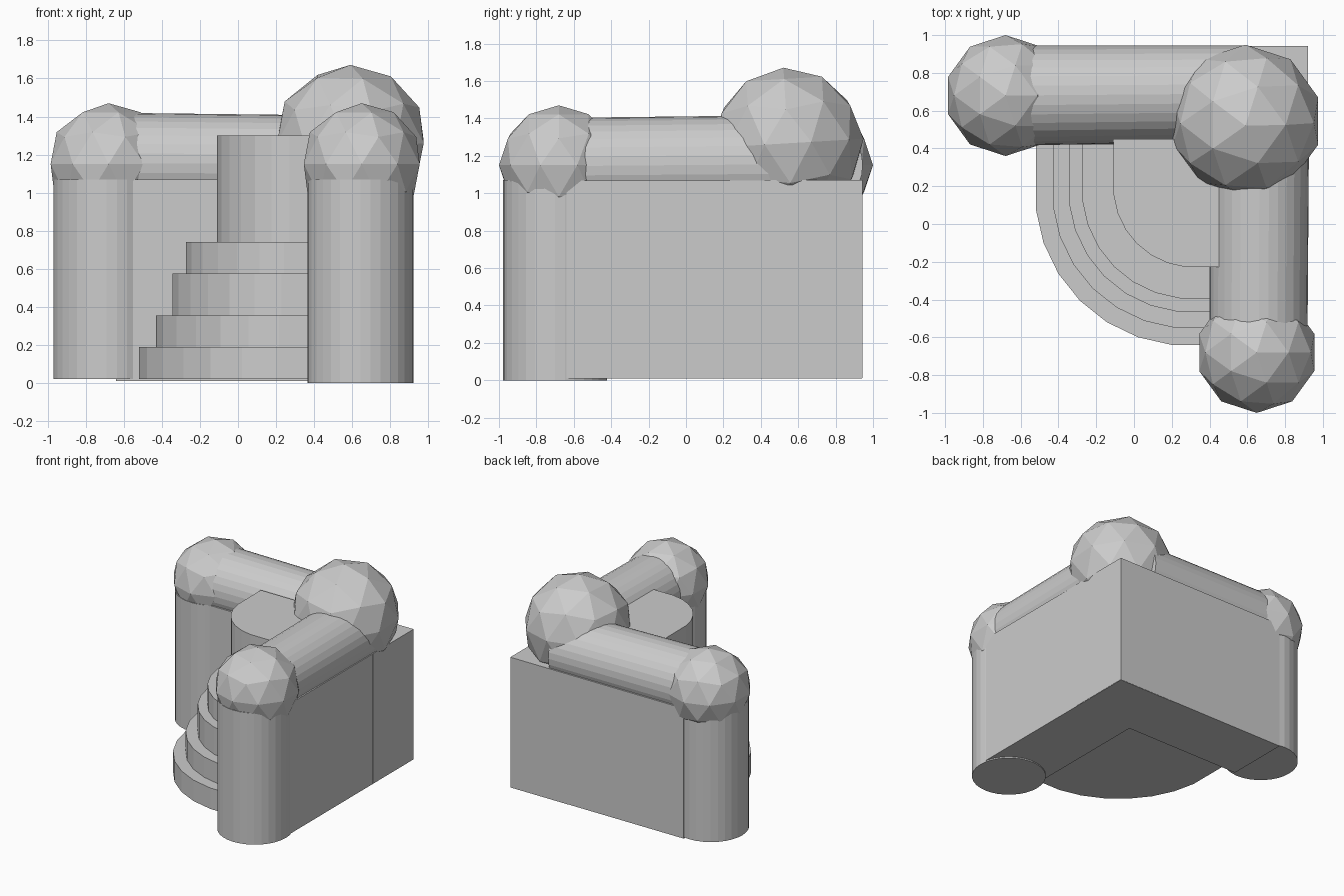
import bpy, bmesh, math
from mathutils import Matrix, Vector

if "Cube" in bpy.data.objects:
    bpy.data.objects.remove(bpy.data.objects["Cube"])

grey = bpy.data.materials.new("plain grey")
grey.diffuse_color = (0.6, 0.6, 0.6, 1)
grey.use_nodes = True
grey.node_tree.nodes["Principled BSDF"].inputs["Base Color"].default_value = grey.diffuse_color


def finish(name, bm):
    bmesh.ops.recalc_face_normals(bm, faces=bm.faces)
    me = bpy.data.meshes.new(name)
    bm.to_mesh(me)
    bm.free()
    me.materials.append(grey)
    ob = bpy.data.objects.new(name, me)
    bpy.context.collection.objects.link(ob)
    return ob


def box(name, lo, hi):
    bm = bmesh.new()
    bmesh.ops.create_cube(bm, size=1)
    for v in bm.verts:
        v.co = Vector([lo[i] + (v.co[i] + 0.5) * (hi[i] - lo[i]) for i in range(3)])
    return finish(name, bm)


def rod(name, a, b, r1, r2=None):
    a, b = Vector(a), Vector(b)
    d = b - a
    bm = bmesh.new()
    bmesh.ops.create_cone(bm, cap_ends=True, segments=32, radius1=r1,
                          radius2=r2 or r1, depth=d.length)
    m = Matrix.Translation((a + b) / 2) @ d.to_track_quat('Z', 'Y').to_matrix().to_4x4()
    bm.transform(m)
    return finish(name, bm)


def ball(name, centre, r, tilt=0):
    bm = bmesh.new()
    bmesh.ops.create_icosphere(bm, subdivisions=2, radius=r)
    bm.transform(Matrix.Translation(centre) @ Matrix.Rotation(tilt, 4, 'X'))
    return finish(name, bm)


def step(name, xmin, z0, z1, far_x, far_y):
    # square slab whose front-left corner is rounded in 7 turns
    t = (xmin + 0.52) / 0.41
    r = 0.815 - 0.387 * t
    cx, cy = 0.29 + 0.028 * t, 0.17 + 0.028 * t
    half = math.pi / 28
    pts = [(far_x, far_y), (xmin, far_y)]
    for k in range(7):
        a = math.pi + half * (1 + 2 * k)
        pts.append((cx + r * math.cos(a), cy + r * math.sin(a)))
    pts.append((far_x, pts[-1][1]))
    bm = bmesh.new()
    f = bm.faces.new([bm.verts.new((x, y, z0)) for x, y in pts])
    ext = bmesh.ops.extrude_face_region(bm, geom=[f])
    for g in ext["geom"]:
        if isinstance(g, bmesh.types.BMVert):
            g.co.z = z1
    return finish(name, bm)


# L-shaped walls
box("back_wall", (-0.64, 0.42, 0.012), (0.92, 0.943, 1.07))
box("right_wall", (0.40, -0.64, 0.01), (0.918, 0.941, 1.068))

# end posts
rod("left_post", (-0.69, 0.662, 0.02), (-0.69, 0.662, 1.07), 0.28)
rod("front_post", (0.643, -0.70, 0), (0.643, -0.70, 1.07), 0.278)

# round rails on the walls
rod("back_rail", (-0.68, 0.68, 1.155), (0.58, 0.69, 1.15), 0.265, 0.255)
rod("right_rail", (0.66, -0.68, 1.145), (0.665, 0.54, 1.155), 0.258, 0.262)

# faceted balls
ball("left_ball", (-0.68, 0.68, 1.15), 0.32)
ball("front_ball", (0.65, -0.68, 1.15), 0.32)
ball("corner_ball", (0.59, 0.545, 1.267), 0.405, 0.06)

# rounded steps and the tall pedestal in the inner corner
for i, (x, z) in enumerate([(-0.52, 0.19), (-0.43, 0.355), (-0.345, 0.575), (-0.275, 0.74)]):
    step(f"step_{i + 1}", x, 0.02 + 0.005 * i, z, 0.90 - 0.01 * i, 0.92 - 0.01 * i)
step("pedestal", -0.11, 0.05, 1.30, 0.45, 0.45)
